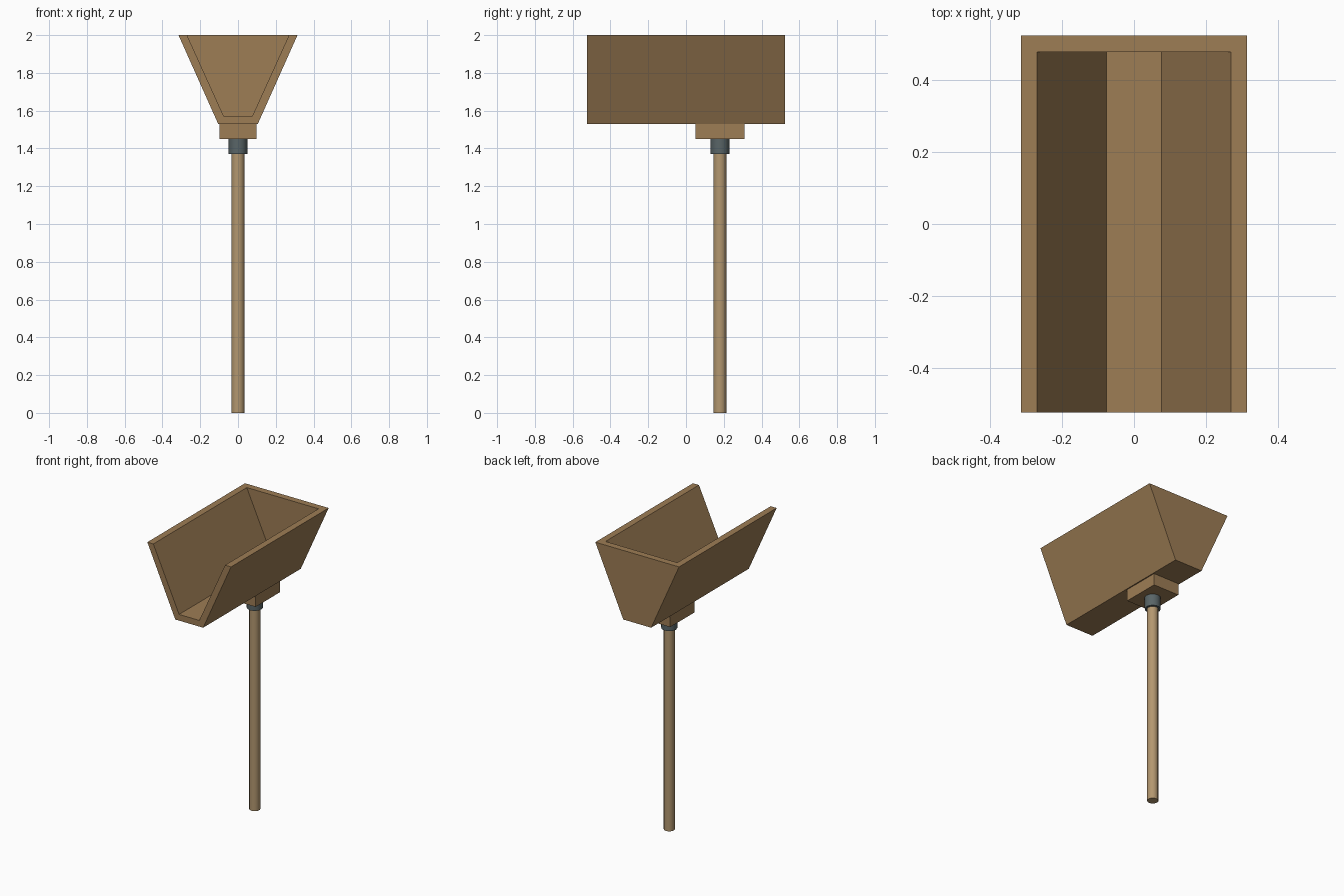
import bpy, bmesh

if "Cube" in bpy.data.objects:
    bpy.data.objects.remove(bpy.data.objects["Cube"])

POLE_Y = 0.18


def material(name, rgb):
    m = bpy.data.materials.new(name)
    m.diffuse_color = (*rgb, 1)
    m.use_nodes = True
    m.node_tree.nodes["Principled BSDF"].inputs["Base Color"].default_value = m.diffuse_color
    return m


wood = material("wood", (0.34, 0.205, 0.09))
pole_wood = material("pale_wood", (0.45, 0.31, 0.16))
metal = material("dark_metal", (0.10, 0.13, 0.135))


def cylinder(name, radius, z0, z1, mat, sides=12):
    bpy.ops.mesh.primitive_cylinder_add(vertices=sides, radius=radius, depth=z1 - z0,
                                        location=(0, POLE_Y, (z0 + z1) / 2))
    ob = bpy.context.object
    ob.name = name
    ob.data.materials.append(mat)
    bpy.ops.object.shade_smooth_by_angle(angle=0.7)


# Trough: tapered channel, open at the top and front, closed at the back
outer = [(-0.315, 2.0), (-0.105, 1.53), (0.105, 1.53), (0.315, 2.0)]
inner = [(-0.27, 2.0), (-0.076, 1.572), (0.076, 1.572), (0.27, 2.0)]
bm = bmesh.new()


def ring(profile, y):
    return [bm.verts.new((x, y, z)) for x, z in profile]


of, ob_ = ring(outer, -0.525), ring(outer, 0.525)
nf, nb = ring(inner, -0.525), ring(inner, 0.48)
for i in range(3):
    bm.faces.new((of[i], of[i + 1], ob_[i + 1], ob_[i]))   # outer skin
    bm.faces.new((nf[i], nb[i], nb[i + 1], nf[i + 1]))     # inner skin
bm.faces.new(of + nf[::-1])                                # front rim
bm.faces.new(ob_)                                          # back wall outside
bm.faces.new(nb)                                           # back wall inside
bm.faces.new((of[0], ob_[0], ob_[3], of[3], nf[3], nb[3], nb[0], nf[0]))  # top rim
bmesh.ops.recalc_face_normals(bm, faces=bm.faces)
mesh = bpy.data.meshes.new("trough")
bm.to_mesh(mesh)
bm.free()
mesh.materials.append(wood)
bpy.context.collection.objects.link(bpy.data.objects.new("trough", mesh))

# Mounting block under the trough
bpy.ops.mesh.primitive_cube_add(size=1, location=(0, POLE_Y, 1.49))
block = bpy.context.object
block.name = "mounting_block"
block.scale = (0.195, 0.26, 0.08)
block.data.materials.append(wood)

# Metal collar and pole
cylinder("collar", 0.05, 1.37, 1.45, metal)
cylinder("pole", 0.035, 0, 1.37, pole_wood)
